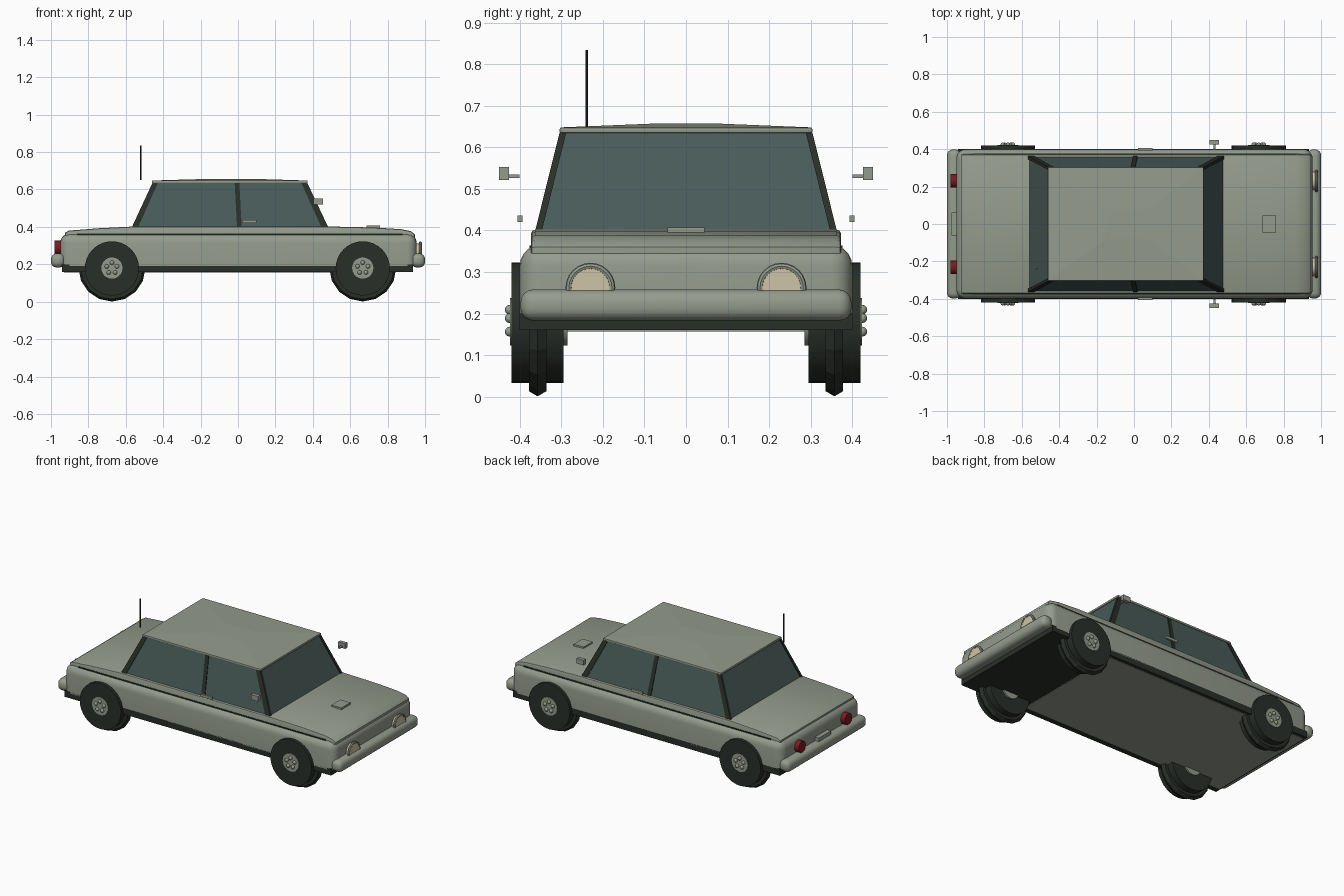
import bpy, bmesh, math
from mathutils import Matrix, Vector

if "Cube" in bpy.data.objects:
    bpy.data.objects.remove(bpy.data.objects["Cube"])


def material(name, rgb):
    m = bpy.data.materials.new(name)
    m.diffuse_color = (*rgb, 1)
    m.use_nodes = True
    m.node_tree.nodes["Principled BSDF"].inputs["Base Color"].default_value = m.diffuse_color
    return m


PAINT = material("sage_grey_paint", (0.30, 0.33, 0.265))
DARK = material("dark_trim", (0.022, 0.028, 0.022))
GLASS = material("tinted_glass", (0.065, 0.105, 0.098))
CREAM = material("cream_lens", (0.62, 0.55, 0.39))
RED = material("red_lens", (0.20, 0.010, 0.016))


def finish(name, bm, mat, smooth=True):
    bmesh.ops.recalc_face_normals(bm, faces=bm.faces)
    me = bpy.data.meshes.new(name)
    bm.to_mesh(me)
    bm.free()
    me.materials.append(mat)
    ob = bpy.data.objects.new(name, me)
    bpy.context.collection.objects.link(ob)
    if smooth:
        bpy.ops.object.select_all(action='DESELECT')
        ob.select_set(True)
        bpy.context.view_layer.objects.active = ob
        bpy.ops.object.shade_smooth_by_angle(angle=math.radians(35))
    return ob


def frustum(name, mat, low, high, z0, z1):
    """Six-sided solid between two rectangles (x0, x1, y0, y1)."""
    bm = bmesh.new()
    rings = []
    for (x0, x1, y0, y1), z in ((low, z0), (high, z1)):
        rings.append([bm.verts.new((x, y, z)) for x, y in ((x0, y0), (x1, y0), (x1, y1), (x0, y1))])
    a, b = rings
    bm.faces.new(a)
    bm.faces.new(b)
    for i in range(4):
        j = (i + 1) % 4
        bm.faces.new((a[i], a[j], b[j], b[i]))
    return finish(name, bm, mat, False)


def box(name, mat, x, y, z, bevel=0, segs=4, keep=None):
    """Box from (min, max) ranges; keep(edge centre) picks bevelled edges."""
    bm = bmesh.new()
    bmesh.ops.create_cube(bm, size=1)
    for v in bm.verts:
        v.co = Vector([r[0] + (c + 0.5) * (r[1] - r[0]) for c, r in zip(v.co, (x, y, z))])
    if bevel:
        edges = [e for e in bm.edges
                 if keep is None or keep((e.verts[0].co + e.verts[1].co) / 2)]
        bmesh.ops.bevel(bm, geom=edges, offset=bevel, segments=segs, profile=0.5, affect='EDGES')
    return finish(name, bm, mat)


def cylinder(name, mat, centre, axis, radius, depth, sides=24):
    bm = bmesh.new()
    rot = Vector((0, 0, 1)).rotation_difference(Vector(axis)).to_matrix().to_4x4()
    bmesh.ops.create_cone(bm, cap_ends=True, segments=sides, radius1=radius, radius2=radius,
                          depth=depth, matrix=Matrix.Translation(centre) @ rot)
    return finish(name, bm, mat)


def ring(name, mat, centre, axis, major, minor, n=24, m=8, smooth=True):
    bm = bmesh.new()
    rot = Vector((0, 0, 1)).rotation_difference(Vector(axis)).to_matrix()
    grid = []
    for i in range(n):
        a = math.tau * i / n
        row = []
        for j in range(m):
            b = math.tau * j / m
            r = major + minor * math.cos(b)
            p = Vector((r * math.cos(a), r * math.sin(a), minor * math.sin(b)))
            row.append(bm.verts.new(rot @ p + Vector(centre)))
        grid.append(row)
    for i in range(n):
        for j in range(m):
            k, l = (i + 1) % n, (j + 1) % m
            bm.faces.new((grid[i][j], grid[k][j], grid[k][l], grid[i][l]))
    return finish(name, bm, mat, smooth)


# Lower body with rounded shoulders, dark sill and floor
box("lower_body", PAINT, (-0.95, 0.955), (-0.4, 0.4), (0.19, 0.365), 0.05, 5, lambda c: c.z > 0.2)
box("sill", DARK, (-0.94, 0.935), (-0.4, 0.4), (0.16, 0.2))
box("floor_panel", PAINT, (-0.93, 0.5), (-0.36, 0.38), (0.157, 0.165))

# Bonnet and boot deck: side profile extruded across the car
profile = [(-0.925, 0.345), (-0.925, 0.368), (-0.905, 0.38), (-0.74, 0.393), (-0.56, 0.402),
           (0.49, 0.402), (0.72, 0.397), (0.87, 0.388), (0.925, 0.377), (0.945, 0.36), (0.945, 0.345)]
bm = bmesh.new()
face = bm.faces.new([bm.verts.new((x, -0.373, z)) for x, z in profile])
out = bmesh.ops.extrude_face_region(bm, geom=[face])
bmesh.ops.translate(bm, vec=(0, 0.746, 0), verts=[v for v in out["geom"] if isinstance(v, bmesh.types.BMVert)])
rim = [e for e in bm.edges if abs(e.verts[0].co.y - e.verts[1].co.y) < 1e-5 and max(v.co.z for v in e.verts) > 0.35]
bmesh.ops.bevel(bm, geom=rim, offset=0.01, segments=2, profile=0.5, affect='EDGES')
finish("deck", bm, PAINT)
for s in (-1, 1):
    box("deck_seam", DARK, (-0.86, 0.88), sorted((s * 0.365, s * 0.3765)), (0.357, 0.364))

# Bumpers
box("front_bumper", PAINT, (0.925, 1.0), (-0.398, 0.398), (0.183, 0.258), 0.03)
box("rear_bumper", PAINT, (-1.0, -0.925), (-0.398, 0.398), (0.183, 0.258), 0.03)

# Cabin glass and roof
frustum("cabin_glass", GLASS, (-0.563, 0.478, -0.36, 0.36), (-0.452, 0.365, -0.3, 0.3), 0.395, 0.636)
box("roof_edge", PAINT, (-0.46, 0.372), (-0.304, 0.304), (0.634, 0.648), 0.004, 2)
frustum("roof_crown", PAINT, (-0.456, 0.368, -0.3, 0.3), (-0.15, 0.08, -0.08, 0.08), 0.648, 0.657)

# Pillars on both sides
for s in (-1, 1):
    lo, hi = sorted((s * 0.348, s * 0.364)), sorted((s * 0.288, s * 0.304))
    for name, b0, b1, t0, t1 in (("front_pillar", 0.447, 0.484, 0.338, 0.37),
                                 ("middle_pillar", -0.005, 0.02, -0.018, 0.007),
                                 ("rear_pillar", -0.569, -0.535, -0.457, -0.428)):
        frustum(name, DARK, (b0, b1, *lo), (t0, t1, *hi), 0.395, 0.636)

# Wheels: tyre, pointed tread ring, hub and bolts
for x in (-0.674, 0.667):
    for s in (-1, 1):
        y_axis = (0, 1, 0)
        cylinder("tyre", DARK, (x, s * 0.3575, 0.178), y_axis, 0.145, 0.125, 32)
        ring("tread_ring", DARK, (x, s * 0.357, 0.18), y_axis, 0.155, 0.024, 16, 6, False)
        cylinder("hub", PAINT, (x, s * 0.354, 0.18), y_axis, 0.057, 0.138, 20)
        bm = bmesh.new()
        for k in range(5):
            a = math.tau * k / 5 + math.pi / 2
            pos = (x + 0.029 * math.cos(a), s * 0.424, 0.18 + 0.029 * math.sin(a))
            bmesh.ops.create_uvsphere(bm, u_segments=10, v_segments=6, radius=0.012,
                                      matrix=Matrix.Translation(pos))
        finish("wheel_bolts", bm, PAINT)

# Lamps, mirrors and door handles on both sides
for s in (-1, 1):
    cylinder("headlight_lens", CREAM, (0.955, s * 0.23, 0.262), (1, 0, 0), 0.048, 0.05)
    ring("headlight_rim", PAINT, (0.975, s * 0.23, 0.262), (1, 0, 0), 0.052, 0.008)
    cylinder("tail_light", RED, (-0.958, s * 0.232, 0.29), (1, 0, 0), 0.036, 0.044, 20)
    box("mirror", PAINT, (0.405, 0.455), sorted((s * 0.426, s * 0.45)), (0.521, 0.553))
    box("mirror_stem", PAINT, (0.424, 0.436), sorted((s * 0.4, s * 0.428)), (0.526, 0.535))
    box("door_handle", PAINT, (0.022, 0.1), sorted((s * 0.393, s * 0.406)), (0.42, 0.436))

# Bonnet vent, rear plate and aerial
box("bonnet_vent", PAINT, (0.688, 0.758), (-0.045, 0.045), (0.385, 0.407))
box("rear_plate", PAINT, (-0.977, -0.94), (-0.062, 0.062), (0.25, 0.28))
cylinder("aerial", DARK, (-0.52, -0.239, 0.742), (0, 0, 1), 0.003, 0.185, 8)
